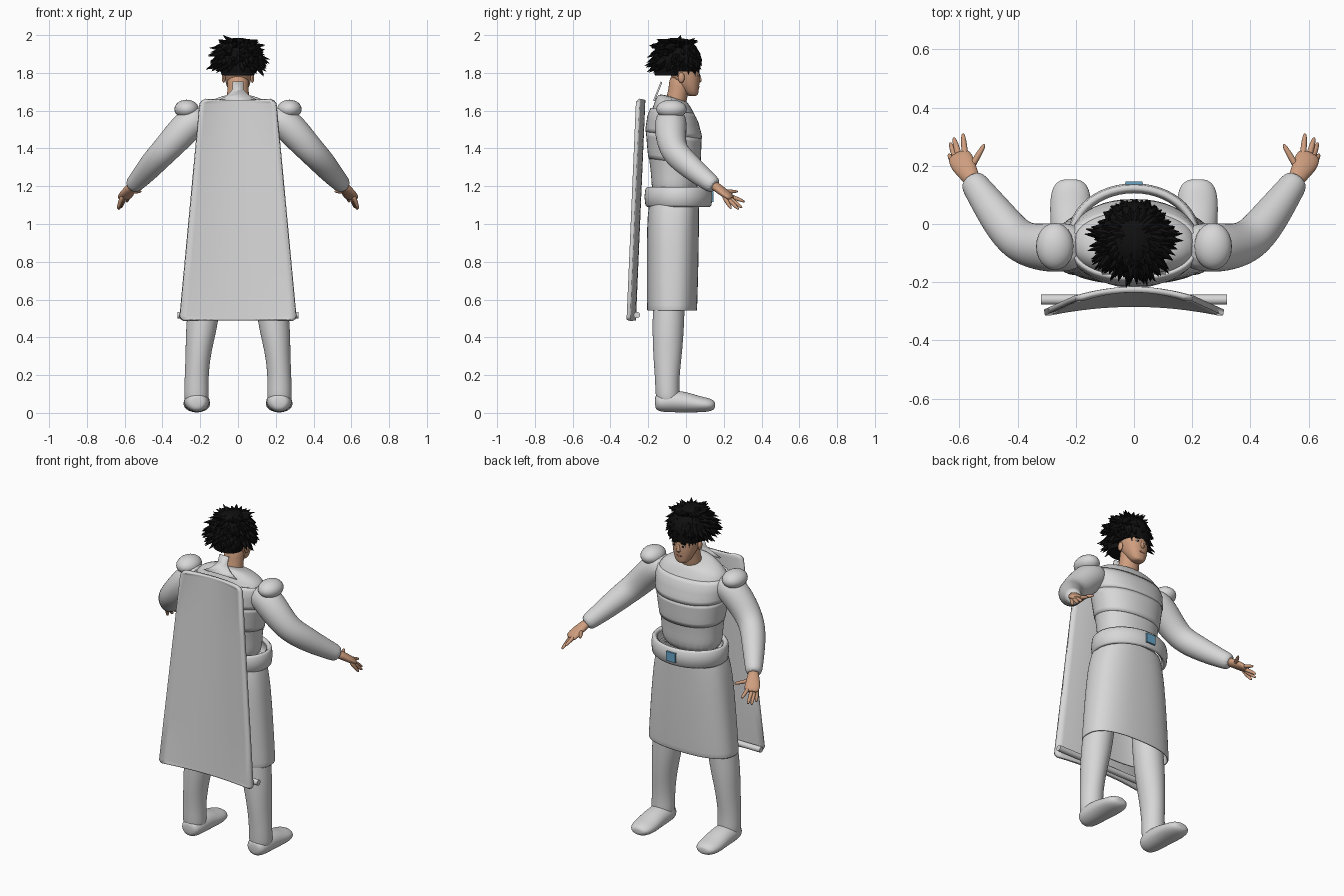
import bpy, bmesh, math, random
from math import sin, cos, pi, radians
from mathutils import Vector, Matrix

random.seed(4)
if "Cube" in bpy.data.objects:
    bpy.data.objects.remove(bpy.data.objects["Cube"])


def material(name, rgb):
    m = bpy.data.materials.new(name)
    m.use_nodes = True
    m.diffuse_color = (*rgb, 1)
    m.node_tree.nodes["Principled BSDF"].inputs["Base Color"].default_value = (*rgb, 1)
    return m


GREY = material("light grey cloth", (0.68, 0.68, 0.68))
SKIN = material("tan skin", (0.62, 0.34, 0.21))
HAIR = material("black hair", (0.005, 0.005, 0.005))
BLUE = material("blue buckle", (0.14, 0.38, 0.58))
LIPS = material("lip brown", (0.42, 0.17, 0.12))
WHITE = material("eye white", (0.7, 0.7, 0.68))
parts = []


def finish(bm, name, mat, mirror=False, subsurf=0, thick=0):
    bmesh.ops.recalc_face_normals(bm, faces=bm.faces)
    me = bpy.data.meshes.new(name)
    bm.to_mesh(me)
    bm.free()
    me.materials.append(mat)
    ob = bpy.data.objects.new(name, me)
    bpy.context.collection.objects.link(ob)
    if mirror:
        mod = ob.modifiers.new("mirror", "MIRROR")
        mod.use_mirror_merge = False
    if thick:
        mod = ob.modifiers.new("thickness", "SOLIDIFY")
        mod.thickness = thick
    if subsurf:
        mod = ob.modifiers.new("smooth", "SUBSURF")
        mod.levels = mod.render_levels = subsurf
    parts.append(ob)
    return ob


def bridge(bm, rings, caps):
    rings = [[bm.verts.new(p) for p in r] for r in rings]
    n = len(rings[0])
    for a, b in zip(rings, rings[1:]):
        for i in range(n):
            j = (i + 1) % n
            bm.faces.new((a[i], a[j], b[j], b[i]))
    if caps:
        bm.faces.new(rings[0])
        bm.faces.new(rings[-1])


def loft(name, rings, mat, caps=True, x=0, square=1.0, n=24, **kw):
    """Stack of level rings: (z, centre y, half width, half depth, [x], [tilt])."""
    bm, pts = bmesh.new(), []
    for z, cy, rx, ry, *more in rings:
        cx = more[0] if more else x
        tilt = more[1] if len(more) > 1 else 0
        ring = []
        for i in range(n):
            c, s = cos(2 * pi * i / n), sin(2 * pi * i / n)
            px = math.copysign(abs(c) ** square, c) * rx
            py = math.copysign(abs(s) ** square, s) * ry
            ring.append((cx + px, cy + py, z + tilt * py))
        pts.append(ring)
    bridge(bm, pts, caps)
    return finish(bm, name, mat, **kw)


def tube(name, path, mat, n=14, **kw):
    """Round limb along a path: (x, y, z, side radius, upright radius)."""
    bm, pts = bmesh.new(), []
    cs = [Vector(p[:3]) for p in path]
    for i, p in enumerate(path):
        d = (cs[min(i + 1, len(cs) - 1)] - cs[max(i - 1, 0)]).normalized()
        u = d.cross(Vector((0, 0, 1))).normalized()
        v = u.cross(d)
        pts.append([cs[i] + u * cos(2 * pi * k / n) * p[3] + v * sin(2 * pi * k / n) * p[-1]
                    for k in range(n)])
    bridge(bm, pts, True)
    return finish(bm, name, mat, **kw)


def ball(name, loc, size, mat, seg=24, **kw):
    bm = bmesh.new()
    m = Matrix.Translation(loc) @ Matrix.Diagonal((*size, 1))
    bmesh.ops.create_uvsphere(bm, u_segments=seg, v_segments=seg // 2, radius=1, matrix=m)
    return finish(bm, name, mat, **kw)


def box(name, loc, size, mat, **kw):
    bm = bmesh.new()
    bmesh.ops.create_cube(bm, size=1, matrix=Matrix.Translation(loc) @ Matrix.Diagonal((*size, 1)))
    return finish(bm, name, mat, **kw)


# Torso with layered chest plates
TORSO = [(1.12, -.06, .18, .125), (1.25, -.06, .18, .122), (1.36, -.062, .195, .138),
         (1.48, -.065, .215, .145), (1.56, -.07, .222, .128), (1.62, -.075, .205, .1),
         (1.655, -.075, .14, .085, 0, -.15), (1.672, -.07, .085, .07, 0, -.35)]
loft("torso", TORSO, GREY, square=.9, subsurf=2)


def shell(name, z0, z1, grow):
    rings = []
    for k in range(7):
        z = z0 + (z1 - z0) * k / 6
        a, b = next((a, b) for a, b in zip(TORSO, TORSO[1:]) if a[0] <= z <= b[0])
        t = (z - a[0]) / (b[0] - a[0])
        cy, rx, ry = (a[i] + (b[i] - a[i]) * t for i in (1, 2, 3))
        rings.append((z, cy, rx + grow, ry + grow, 0, -.12))
    loft(name, rings, GREY, caps=False, square=.9, n=40, thick=.012)


shell("chest_plate", 1.47, 1.6, .006)
shell("abdomen_plate", 1.33, 1.47, .003)

# Raised collar flap behind the neck
bm = bmesh.new()
outline = [(.11, 1.65), (.07, 1.67), (.045, 1.69), (.03, 1.71), (.03, 1.75)]
outline += [(-x, z) for x, z in reversed(outline)]
bm.faces.new([bm.verts.new((x, -.165 + (z - 1.65) * .4, z)) for x, z in outline])
finish(bm, "collar_flap", GREY, thick=.01)

# Belt, buckle and skirt
loft("belt", [(1.09, -.04, .212, .165), (1.1, -.04, .222, .175), (1.145, -.04, .227, .18),
              (1.185, -.04, .222, .175), (1.197, -.04, .212, .165)], GREY, caps=False, n=48, thick=.025)
box("buckle", (0, .14, 1.145), (.06, .012, .055), BLUE)
loft("skirt", [(1.14, -.06, .195, .13), (1.05, -.068, .225, .137), (.9, -.07, .245, .138),
               (.7, -.072, .263, .136), (.545, -.074, .275, .133), (.54, -.074, .274, .132)],
     GREY, caps=False, square=.8, n=40, subsurf=1, thick=.01)

# Legs and shoes
loft("leg", [(.9, -.08, .085, .085, .14), (.54, -.092, .087, .085, .182), (.42, -.095, .08, .083, .197),
             (.3, -.098, .066, .076, .212), (.18, -.1, .063, .064, .22), (.1, -.098, .066, .064, .22),
             (.04, -.095, .062, .06, .22)], GREY, mirror=True, subsurf=2)
tube("shoe", [(.218, -.165, .055, .03, .03), (.218, -.15, .055, .058, .05), (.218, -.09, .062, .07, .06),
              (.218, -.01, .058, .07, .058), (.218, .06, .046, .074, .045), (.218, .12, .042, .068, .038),
              (.218, .148, .04, .045, .025), (.218, .154, .04, .02, .012)], GREY, mirror=True, subsurf=2)

# Arms and shoulder pads
tube("arm", [(.17, -.08, 1.57, .07), (.24, -.08, 1.545, .088), (.31, -.082, 1.475, .086),
             (.385, -.068, 1.39, .076), (.435, -.02, 1.34, .072), (.49, .055, 1.275, .062),
             (.54, .125, 1.22, .05), (.562, .158, 1.197, .045)], GREY, mirror=True, subsurf=2)
ball("shoulder_pad", (.272, -.077, 1.608), (.065, .081, .05), GREY, mirror=True)

# Hands
tube("palm", [(.55, .14, 1.21, .03, .026), (.568, .172, 1.188, .033, .024), (.588, .205, 1.163, .045, .022),
              (.602, .235, 1.14, .042, .018), (.606, .243, 1.133, .03, .01)], SKIN, mirror=True, subsurf=1)
fingers = {"index_finger": ((.58, .225, 1.152), (.588, .312, 1.117)),
           "middle_finger": ((.6, .228, 1.14), (.62, .298, 1.085)),
           "ring_finger": ((.61, .218, 1.137), (.632, .28, 1.076)),
           "little_finger": ((.615, .203, 1.14), (.637, .24, 1.08)),
           "thumb": ((.56, .195, 1.172), (.513, .275, 1.172))}
for name, (a, b) in fingers.items():
    a, b = Vector(a), Vector(b)
    path = [(*a.lerp(b, t), r) for t, r in ((-.15, .011), (.1, .0125), (.5, .0115), (.85, .009), (1, .004))]
    tube(name, path, SKIN, n=8, mirror=True, subsurf=1)

# Neck, head and face
loft("neck", [(1.6, -.06, .065, .06), (1.67, -.05, .06, .055), (1.72, -.035, .055, .055),
              (1.8, -.03, .06, .06)], SKIN, subsurf=1)
loft("head", [(1.677, .034, .018, .018), (1.683, .034, .036, .03), (1.71, .022, .052, .046),
              (1.745, .008, .066, .064), (1.79, -.005, .074, .079), (1.85, -.025, .078, .09),
              (1.92, -.035, .062, .07)], SKIN, square=.9, subsurf=2)
loft("nose", [(1.748, .068, .006, .006), (1.756, .071, .015, .016), (1.775, .068, .01, .012),
              (1.8, .066, .008, .007)], SKIN, n=10, subsurf=1)
ball("ear", (.076, -.025, 1.775), (.01, .018, .028), SKIN, seg=12, mirror=True)
ball("mouth", (0, .066, 1.727), (.021, .006, .006), LIPS, seg=12)
ball("eye", (.029, .064, 1.788), (.013, .007, .006), WHITE, seg=12, mirror=True)
ball("pupil", (.029, .069, 1.788), (.006, .004, .006), HAIR, seg=12, mirror=True)
box("eyebrow", (.03, .068, 1.805), (.03, .009, .007), HAIR, mirror=True)

# Hair cap and layered spiky locks
loft("hair_cap", [(1.808, -.045, .1, .116), (1.85, -.043, .112, .122), (1.9, -.045, .112, .122),
                  (1.945, -.05, .092, .1), (1.975, -.055, .058, .065), (1.986, -.055, .02, .02)], HAIR)
loft("nape_hair", [(1.785, -.095, .085, .07), (1.83, -.09, .1, .08)], HAIR)
bm = bmesh.new()
CENTRE, RADII = Vector((0, -.045, 1.87)), Vector((.11, .115, .11))


def lock(base, direction, length, width):
    turn = direction.to_track_quat("Z", "Y").to_matrix().to_4x4()
    m = Matrix.Translation(base) @ turn @ Matrix.Translation((0, 0, length / 2))
    bmesh.ops.create_cone(bm, cap_ends=True, segments=5, radius1=width, radius2=.001, depth=length, matrix=m)


for i in range(230):
    az, up = random.uniform(0, 2 * pi), random.uniform(-.35, .95)
    side = math.sqrt(1 - up * up)
    n = Vector((cos(az) * side, sin(az) * side, up))
    base = CENTRE + Vector([a * b for a, b in zip(n, RADII)]) * .92
    front = n.y > .3
    fall = Vector((n.x * .5, n.y * .5 - .15, -.8 if front else -.6))
    d = n * (.25 if front else .6) + fall + Vector([random.uniform(-.3, .3) for _ in range(3)])
    lock(base, d.normalized(), random.uniform(.035, .05) if front else random.uniform(.05, .08), .02)
for i in range(26):
    az = 2 * pi * i / 26
    base = CENTRE + Vector((cos(az) * .06, sin(az) * .06, .085))
    lock(base, Vector((cos(az), sin(az) - .3, random.uniform(.1, .6))).normalized(), .05, .02)
for i in range(9):
    lock(Vector((-.072 + i * .018, .058 - abs(i - 4) * .005, 1.835)),
         Vector((0, .1, -1)).normalized(), random.uniform(.03, .055), .014)
for v in bm.verts:
    v.co.y = min(v.co.y, .085)
    v.co.z = min(max(v.co.z, 1.775), 2.0)
finish(bm, "hair_locks", HAIR)

# Bowed cape panel and the rod across its hem
bm = bmesh.new()
rows = []
for t, inset in ((0, .022), (.006, .008), (.018, 0), (.25, 0), (.5, 0), (.75, 0), (.982, 0), (.994, .01), (1, .03)):
    half = .31 - .11 * t
    rows.append([bm.verts.new(((half - inset) * s / 8, -.275 + .05 * t - .03 * (s / 8) ** 2, .49 + 1.167 * t))
                 for s in range(-8, 9)])
for a, b in zip(rows, rows[1:]):
    for i in range(16):
        bm.faces.new((a[i], a[i + 1], b[i + 1], b[i]))
cape = finish(bm, "cape", GREY, thick=.02)
cape.modifiers["thickness"].offset = 0
bm = bmesh.new()
bmesh.ops.create_cone(bm, cap_ends=True, segments=16, radius1=.017, radius2=.017, depth=.64,
                      matrix=Matrix.Translation((0, -.26, .518)) @ Matrix.Rotation(pi / 2, 4, "Y"))
finish(bm, "hem_rod", GREY)

# Smooth shading with sharp creases kept
bpy.ops.object.select_all(action="DESELECT")
for ob in parts:
    ob.select_set(True)
bpy.context.view_layer.objects.active = parts[0]
bpy.ops.object.shade_smooth_by_angle(angle=radians(45))
